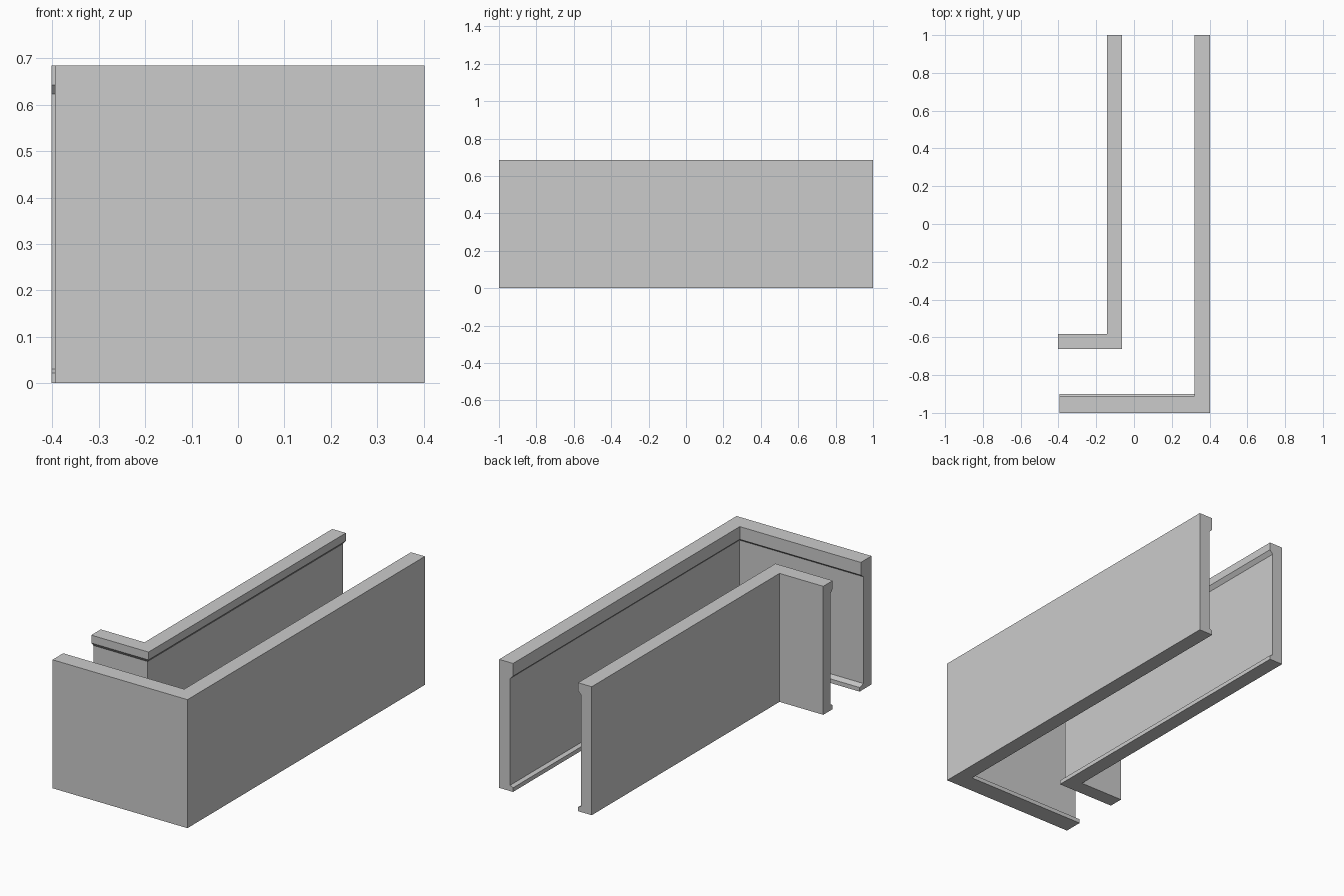
import bpy, bmesh

if "Cube" in bpy.data.objects:
    bpy.data.objects.remove(bpy.data.objects["Cube"])

H = 0.685  # wall height


def l_wall(name, x_end, y_end, profile):
    """Sweep a profile along an L with a mitred corner.
    Each profile point is (corner x, corner y, z)."""
    bm = bmesh.new()
    rows = [[bm.verts.new(p) for p in ((x_end, cy, z), (cx, cy, z), (cx, y_end, z))]
            for cx, cy, z in profile]
    for a, b in zip(rows, rows[1:] + rows[:1]):
        for i in range(2):
            bm.faces.new((a[i], a[i + 1], b[i + 1], b[i]))
    # end caps
    for i in (0, 2):
        bm.faces.new([r[i] for r in rows])
    bmesh.ops.recalc_face_normals(bm, faces=bm.faces)
    mesh = bpy.data.meshes.new(name)
    bm.to_mesh(mesh)
    bm.free()
    obj = bpy.data.objects.new(name, mesh)
    bpy.context.collection.objects.link(obj)
    return obj


# Outer wall: plain outside, lips along the inside top and bottom
l_wall("outer_wall", -0.394, 1.0, [
    (0.402, -1.0, 0), (0.402, -1.0, H),
    (0.32, -0.91, H), (0.32, -0.91, 0.617),
    (0.337, -0.932, 0.60), (0.337, -0.932, 0.031),
    (0.32, -0.90, 0.022), (0.32, -0.90, 0)])

# Inner wall: plain back, lips along the side facing the outer wall
l_wall("inner_wall", -0.402, 1.0, [
    (-0.144, -0.582, 0), (-0.144, -0.582, H),
    (-0.064, -0.662, H), (-0.064, -0.662, 0.643),
    (-0.082, -0.644, 0.623), (-0.082, -0.644, 0.031),
    (-0.064, -0.662, 0.022), (-0.064, -0.662, 0)])
